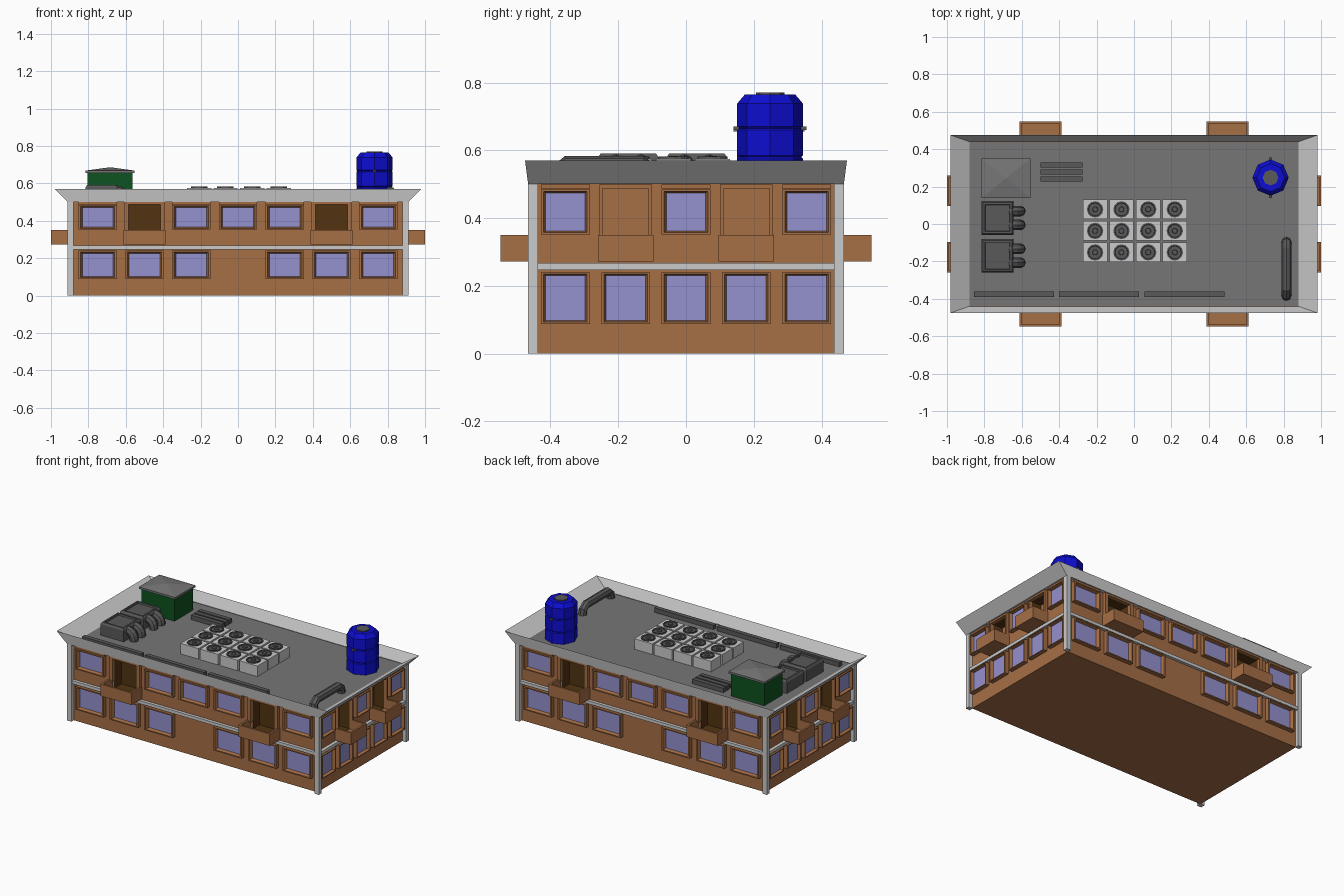
import bpy, bmesh, math
from mathutils import Matrix, Vector

if "Cube" in bpy.data.objects:
    bpy.data.objects.remove(bpy.data.objects["Cube"])

def material(name, r, g, b):
    m = bpy.data.materials.new(name)
    m.diffuse_color = (r, g, b, 1)
    m.use_nodes = True
    m.node_tree.nodes["Principled BSDF"].inputs["Base Color"].default_value = m.diffuse_color
    return m

BROWN = material("brick_brown", 0.38, 0.157, 0.06)
DARK_BROWN = material("dark_brown", 0.085, 0.033, 0.006)
LIGHT = material("light_grey", 0.6, 0.6, 0.6)
ROOF = material("roof_grey", 0.18, 0.18, 0.18)
DARK = material("dark_grey", 0.1, 0.1, 0.1)
GLASS = material("window_lilac", 0.3, 0.285, 0.62)
BLUE = material("tank_blue", 0.004, 0.004, 0.65)
GREEN = material("hut_green", 0.004, 0.085, 0.014)

def finish(name, bm, *mats):
    bmesh.ops.recalc_face_normals(bm, faces=bm.faces)
    me = bpy.data.meshes.new(name)
    bm.to_mesh(me)
    bm.free()
    ob = bpy.data.objects.new(name, me)
    for m in mats:
        me.materials.append(m)
    bpy.context.collection.objects.link(ob)
    return ob

def box(bm, x0, x1, y0, y1, z0, z1, xf=Matrix()):
    m = xf @ Matrix.Translation(((x0+x1)/2, (y0+y1)/2, (z0+z1)/2)) @ Matrix.Diagonal((x1-x0, y1-y0, z1-z0, 1))
    bmesh.ops.create_cube(bm, size=1, matrix=m)

def rings(bm, loops, cap=True):
    # bridge a list of equal-length point loops
    vs = [[bm.verts.new(p) for p in l] for l in loops]
    n = len(vs[0])
    for a, b in zip(vs, vs[1:]):
        for i in range(n):
            bm.faces.new((a[i], a[(i+1) % n], b[(i+1) % n], b[i]))
    if cap:
        bm.faces.new(vs[0])
        bm.faces.new(vs[-1])
    return vs

def circle(x, y, z, r, n):
    return [(x+r*math.cos(2*math.pi*i/n), y+r*math.sin(2*math.pi*i/n), z) for i in range(n)]

def rect(x, y, z):
    return [(-x, -y, z), (x, -y, z), (x, y, z), (-x, y, z)]

def lathe(bm, x, y, profile, n):
    rings(bm, [circle(x, y, z, r, n) for r, z in profile])

def tube(bm, path, r, n=8):
    # round pipe along a path lying in a vertical plane
    pts = [Vector(p) for p in path]
    loops = []
    side = (pts[-1]-pts[0]).cross(Vector((0, 0, 1))).normalized()
    for i, p in enumerate(pts):
        t = (pts[min(i+1, len(pts)-1)]-pts[max(i-1, 0)]).normalized()
        up = side.cross(t)
        loops.append([p + r*(math.cos(2*math.pi*k/n)*side + math.sin(2*math.pi*k/n)*up) for k in range(n)])
    rings(bm, loops)

WX, WY, PX, PY, RZ = 0.883, 0.44, 0.911, 0.466, 0.506
# each side: name, angle, wall distance, window centres (lower, upper), door centres, sizes
LONG = ([-.75, -.5, -.25, .25, .5, .75], [-.75, -.25, 0, .25, .75], [-.5, .5], 0.102, 0.082, 0.113, 0.085)
SHORT = ([-.356, -.178, 0, .178, .356], [-.356, 0, .356], [-.178, .178], 0.072, 0.058, 0.082, 0.068)
SIDES = [("front", 0, WY, LONG), ("right", 90, WX, SHORT), ("back", 180, WY, LONG), ("left", 270, WX, SHORT)]

# walls with door recesses
bm = bmesh.new()
box(bm, -WX, WX, -WY, WY, 0, 0.502)
walls = finish("walls", bm, BROWN, DARK_BROWN)
bm = bmesh.new()
for name, ang, d, (lo, up, doors, fw, gw, bw, dw) in SIDES:
    xf = Matrix.Rotation(math.radians(ang), 4, 'Z')
    for u in doors:
        box(bm, u-dw, u+dw, -d-0.05, -d+0.07, 0.29, 0.488, xf)
cutter = finish("door_cutter", bm)
cutter.hide_render = True
mod = walls.modifiers.new("doors", 'BOOLEAN')
mod.operation, mod.solver, mod.object = 'DIFFERENCE', 'EXACT', cutter
bpy.context.view_layer.objects.active = walls
bpy.ops.object.modifier_apply(modifier="doors")
bpy.data.objects.remove(cutter)
for p in walls.data.polygons:
    c = p.center
    inside = abs(c.x) < WX-.001 and abs(c.y) < WY-.001 and 0.28 < c.z < 0.495
    end_back = abs(p.normal.x) > .9 and abs(c.x) > .8
    p.material_index = 1 if inside and not end_back else 0

# window frames, glass, door surrounds, balconies
for name, ang, d, (lo, up, doors, fw, gw, bw, dw) in SIDES:
    xf = Matrix.Rotation(math.radians(ang), 4, 'Z')
    frames, glass, balc = bmesh.new(), bmesh.new(), bmesh.new()
    for us, z0, z1 in ((lo, 0.088, 0.24), (up, 0.352, 0.484)):
        for u in us:
            t = fw-gw
            def loop(s, dep):
                a, b, c = fw-s, z0+s*0.7, z1-s*0.7
                return [xf @ Vector(q) for q in ((u-a, -d-dep, b), (u+a, -d-dep, b), (u+a, -d-dep, c), (u-a, -d-dep, c))]
            rings(frames, [loop(0, 0), loop(0, .027), loop(t*.55, .027), loop(t, .006)], cap=False)
            rings(glass, [loop(t, .001), loop(t, .007)])
    for u in up:
        box(frames, u-fw, u+fw, -d-0.02, -d, 0.487, 0.499, xf)
    for u in doors:
        for s in (-1, 1):
            a, b = sorted((u+s*dw, u+s*(bw-.004)))
            box(frames, a, b, -d-.022, -d, 0.34, 0.499, xf)
        box(frames, u-dw, u+dw, -d-.022, -d, 0.487, 0.499, xf)
        # balcony: floor, front and two cheeks
        o = d+0.108 if d == WY else 1.0
        box(balc, u-bw, u+bw, -o, -d, 0.272, 0.287, xf)
        box(balc, u-bw, u+bw, -o, -o+.012, 0.287, 0.35, xf)
        for s in (-1, 1):
            a, b = sorted((u+s*bw, u+s*(bw-.012)))
            box(balc, a, b, -o+.012, -d, 0.287, 0.35, xf)
    finish(name+"_window_frames", frames, BROWN)
    finish(name+"_glass", glass, GLASS)
    finish(name+"_balconies", balc, BROWN)

# corner pillars, belt course, cornice
bm = bmesh.new()
for sx in (-1, 1):
    for sy in (-1, 1):
        x, y = sorted((sx*(WX-.003), sx*PX)), sorted((sy*(WY-.003), sy*PY))
        box(bm, *x, *y, 0, 0.505)
finish("corner_pillars", bm, LIGHT)
bm = bmesh.new()
box(bm, -PX+.006, PX-.006, -PY+.006, PY-.006, 0.247, 0.267)
finish("belt_course", bm, LIGHT)

# flared parapet and roof deck
bm = bmesh.new()
rings(bm, [rect(.87, .43, .501), rect(PX, PY, .501), rect(.98, .475, .57), rect(.88, .44, RZ)], cap=False)
finish("parapet", bm, LIGHT)
bm = bmesh.new()
box(bm, -.881, .881, -.438, .438, 0.495, RZ)
finish("roof_deck", bm, ROOF)

# stair hut with pyramid roof
bm = bmesh.new()
box(bm, -.805, -.565, .15, .34, .5, .66)
finish("hut_body", bm, GREEN)
bm = bmesh.new()
box(bm, -.815, -.553, .14, .35, .655, .668)
bmesh.ops.create_cone(bm, cap_ends=True, segments=4, radius1=math.sqrt(.5), radius2=0, depth=1,
    matrix=Matrix.Translation((-.684, .245, .677)) @ Matrix.Diagonal((.262, .21, .018, 1)) @ Matrix.Rotation(math.pi/4, 4, 'Z'))
finish("hut_roof", bm, ROOF)

# ventilation boxes with bent pipes
bm, pipes = bmesh.new(), bmesh.new()
for cy in (.032, -.17):
    def sq(s, z):
        return [(x, y, z) for x, y in ((-.815+s, cy-.09+s), (-.645-s, cy-.09+s), (-.645-s, cy+.09-s), (-.815+s, cy+.09-s))]
    rings(bm, [sq(0, .5), sq(0, .578), sq(.008, .59), sq(.018, .59), sq(.02, .58)])
    for dy in (-.037, .037):
        arc = [(-.648+.04*math.sin(a), cy+dy, .52+.04*math.cos(a)) for a in (0, .4, .8, 1.2, 1.57)]
        tube(pipes, [(-.67, cy+dy, .56)] + arc + [(-.608, cy+dy, .5)], .028)
finish("vent_boxes", bm, DARK)
finish("vent_pipes", pipes, DARK)

# low roof slats
bm = bmesh.new()
for y in (.315, .278, .24):
    box(bm, -.5, -.275, y-.014, y+.014, .5, .535)
for x in (-.855, -.4, .055):
    box(bm, x, x+.428, -.39, -.362, .5, .535)
finish("roof_slats", bm, DARK)

# grid of cooling units with fans
bm, fans = bmesh.new(), bmesh.new()
for x in (-.208, -.067, .076, .218):
    for y in (.078, -.037, -.152):
        box(bm, x-.065, x+.065, y-.052, y+.052, .5, .575)
        lathe(fans, x, y, [(.044, .574), (.044, .582), (.036, .582), (.034, .577), (.015, .577), (.013, .583)], 12)
finish("cooling_units", bm, LIGHT)
finish("cooling_fans", fans, DARK)

# water tank
bm = bmesh.new()
lathe(bm, .73, .248, [(.097, .5), (.097, .575), (.092, .58), (.097, .585), (.097, .66), (.092, .665),
                      (.097, .67), (.097, .738), (.075, .764)], 8)
finish("water_tank", bm, BLUE)
bm = bmesh.new()
lathe(bm, .73, .248, [(.042, .76), (.042, .77)], 8)
for s in (-1, 1):
    box(bm, .722, .738, .248+s*.1-.008, .248+s*.1+.008, .66, .67)
finish("tank_lid", bm, DARK)

# long bent roof pipe
bm = bmesh.new()
tube(bm, [(.815, -.385, .5), (.815, -.38, .535), (.815, -.355, .557), (.815, -.13, .557),
          (.815, -.1, .535), (.815, -.095, .5)], .026)
finish("roof_pipe", bm, DARK)
